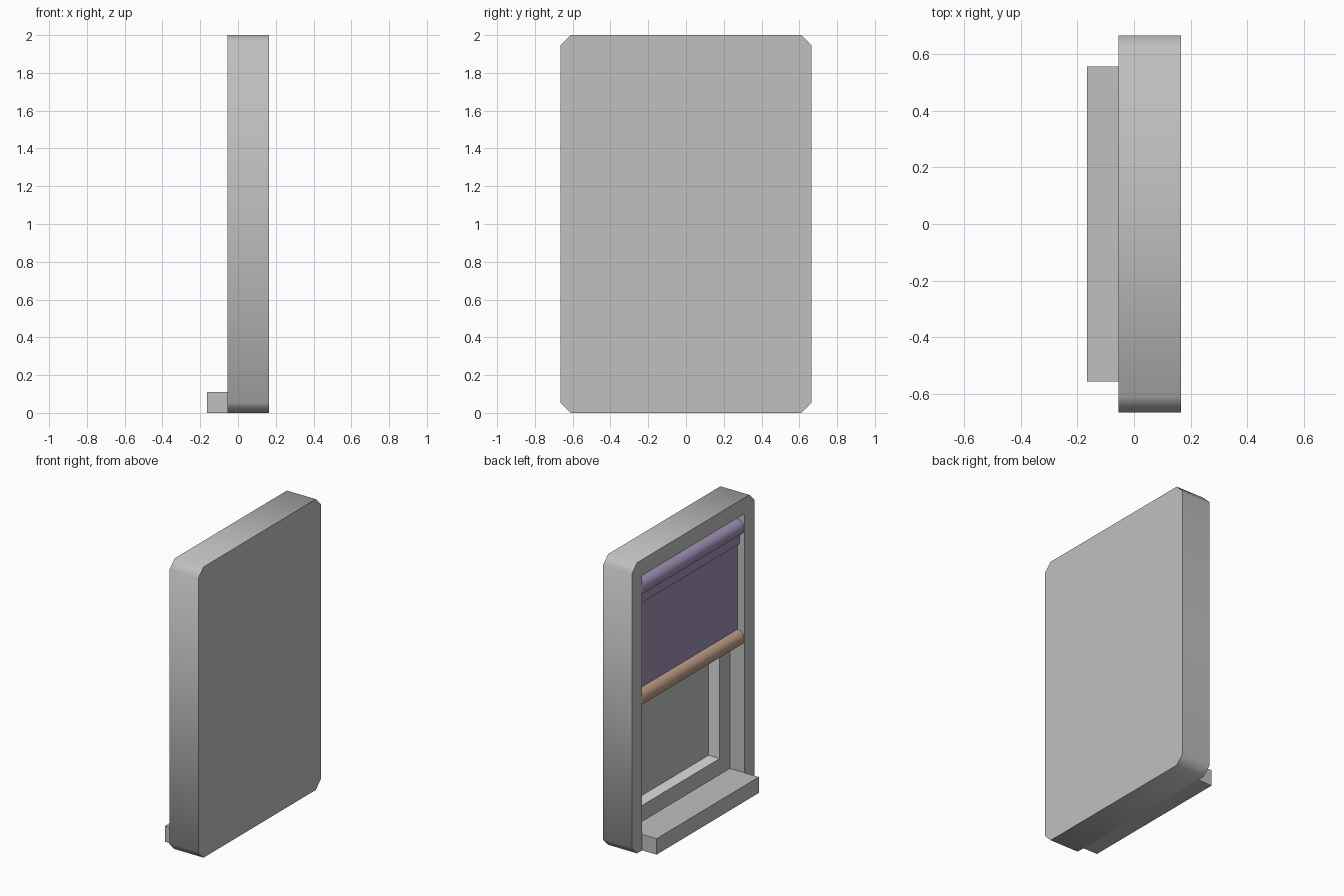
import bpy, bmesh, math
from mathutils import Vector, Matrix

cube = bpy.data.objects.get("Cube")
if cube:
    bpy.data.objects.remove(cube, do_unlink=True)


def material(name, colour):
    mat = bpy.data.materials.new(name)
    mat.use_nodes = True
    mat.diffuse_color = (*colour, 1)
    mat.node_tree.nodes["Principled BSDF"].inputs["Base Color"].default_value = (*colour, 1)
    return mat


GREY = material("grey_frame", (0.52, 0.53, 0.53))
PALE = material("pale_reveal", (0.72, 0.73, 0.76))
PURPLE = material("purple_fabric", (0.34, 0.28, 0.46))
BROWN = material("tan_wood", (0.52, 0.34, 0.24))


def make(name, bm, *mats):
    bmesh.ops.recalc_face_normals(bm, faces=bm.faces)
    mesh = bpy.data.meshes.new(name)
    bm.to_mesh(mesh)
    bm.free()
    ob = bpy.data.objects.new(name, mesh)
    bpy.context.collection.objects.link(ob)
    for mat in mats:
        mesh.materials.append(mat)
    return ob


def smooth(ob):
    bpy.ops.object.select_all(action="DESELECT")
    bpy.context.view_layer.objects.active = ob
    ob.select_set(True)
    bpy.ops.object.shade_smooth_by_angle(angle=math.radians(50))


def box(name, low, high, *mats):
    low, high = Vector(low), Vector(high)
    bm = bmesh.new()
    size = Matrix.Diagonal((*(high - low), 1))
    bmesh.ops.create_cube(bm, size=1, matrix=Matrix.Translation((low + high) / 2) @ size)
    return make(name, bm, *mats)


def rod(name, z, radius, mat):
    bm = bmesh.new()
    bmesh.ops.create_cone(bm, cap_ends=True, segments=24, radius1=radius, radius2=radius,
                          depth=2 * INNER,
                          matrix=Matrix.Translation((0, 0, z)) @ Matrix.Rotation(math.pi / 2, 4, "X"))
    ob = make(name, bm, mat)
    smooth(ob)
    return ob


# Shared sizes: x runs through the wall, y along the window
FRONT, BACK = -0.055, 0.165
HALF, TOP, STEP = 0.665, 2.0, 0.11
INNER = HALF - STEP
LEDGE, PANE = 0.055, 0.14

# Window body: slab with cut corners
bm = bmesh.new()
c = 0.055
outline = []
for sy, top in ((-1, 0), (1, 0), (1, 1), (-1, 1)):
    z, inward = (TOP, -c) if top else (0, c)
    pair = [(sy * HALF, z + inward), (sy * (HALF - c), z)]
    outline += pair if sy * (2 * top - 1) < 0 and sy > 0 or (sy < 0 and not top) else pair[::-1]
# Order the corners around the centre so the outline is a clean octagon
outline.sort(key=lambda p: math.atan2(p[1] - TOP / 2, p[0]))
face = bm.faces.new([bm.verts.new((FRONT, y, z)) for y, z in outline])
moved = bmesh.ops.extrude_face_region(bm, geom=[face])["geom"]
bmesh.ops.translate(bm, vec=(BACK - FRONT, 0, 0),
                    verts=[v for v in moved if isinstance(v, bmesh.types.BMVert)])
body = make("window_body", bm, GREY, PALE)

# Two stepped recesses
for inset, start, depth in ((STEP, FRONT - 0.1, LEDGE), (2 * STEP, FRONT - 0.1, PANE)):
    cutter = box("recess_cutter", (start, inset - HALF, inset),
                 (depth, HALF - inset, TOP - inset), GREY, PALE)
    cutter.hide_render = True
    mod = body.modifiers.new("recess", "BOOLEAN")
    mod.object, mod.operation, mod.solver = cutter, "DIFFERENCE", "EXACT"
    bpy.context.view_layer.objects.active = body
    bpy.ops.object.modifier_apply(modifier=mod.name)
    bpy.data.objects.remove(cutter, do_unlink=True)

# Pale lining on the sides of the deeper recess
for p in body.data.polygons:
    in_depth = LEDGE < p.center.x < PANE - 0.01
    inside = abs(p.center.y) < INNER - 0.05 and STEP < p.center.z < TOP - STEP
    p.material_index = 1 if in_depth and inside and abs(p.normal.x) < 0.5 else 0
smooth(body)

# Sill
box("sill", (FRONT - STEP, -INNER, 0), (FRONT, INNER, STEP), GREY)

# Roller blind
ROLL_Z, BAR_Z = 1.79, 1.03
rod("blind_roller", ROLL_Z, 0.055, PURPLE)
box("blind_fold", (-0.02, -INNER, 1.675), (0.02, INNER, ROLL_Z), PURPLE)
box("blind_sheet", (-0.005, -INNER, BAR_Z), (0.005, INNER, ROLL_Z), PURPLE)
rod("blind_bottom_bar", BAR_Z, 0.055, BROWN)
